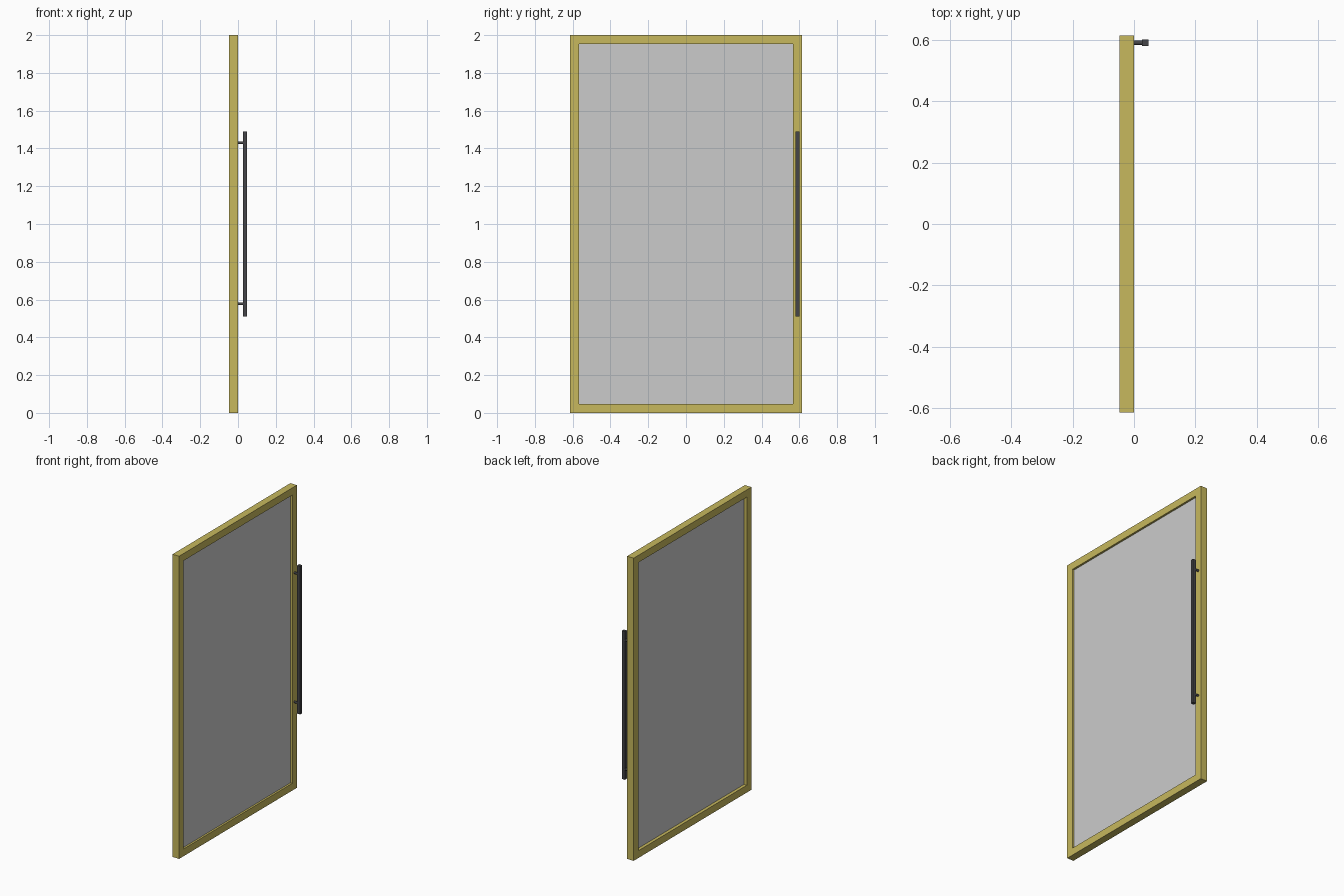
import bpy, bmesh
from mathutils import Matrix

if "Cube" in bpy.data.objects:
    bpy.data.objects.remove(bpy.data.objects["Cube"])


def material(name, rgb):
    m = bpy.data.materials.new(name)
    m.diffuse_color = (*rgb, 1)
    m.use_nodes = True
    m.node_tree.nodes["Principled BSDF"].inputs["Base Color"].default_value = m.diffuse_color
    return m


def finish(name, bm, mat=None):
    me = bpy.data.meshes.new(name)
    bmesh.ops.recalc_face_normals(bm, faces=bm.faces)
    bm.to_mesh(me)
    bm.free()
    ob = bpy.data.objects.new(name, me)
    bpy.context.collection.objects.link(ob)
    if mat:
        me.materials.append(mat)
    return ob


def box(name, lo, hi, mat=None):
    bm = bmesh.new()
    bmesh.ops.create_cube(bm, size=1)
    for v in bm.verts:
        v.co = [l + (c + 0.5) * (h - l) for c, l, h in zip(v.co, lo, hi)]
    return finish(name, bm, mat)


gold = material("frame_yellow", (0.57, 0.48, 0.11))
dark = material("handle_dark", (0.06, 0.06, 0.065))

W, H, T, B = 0.615, 2.0, 0.048, 0.048   # half width, height, frame bar, border
X0, X1 = -0.048, 0.0

# frame: two matching rectangular rings joined into one closed solid
bm = bmesh.new()
rings = []
for x in (X0, X1):
    for inset in (0, B):
        y, z0, z1 = W - inset, inset, H - inset
        rings.append([bm.verts.new((x, *p)) for p in
                      ((-y, z0), (y, z0), (y, z1), (-y, z1))])
bo, bi, fo, fi = rings
for a, b in ((bo, bi), (bi, fi), (fi, fo), (fo, bo)):
    for i in range(4):
        j = (i + 1) % 4
        bm.faces.new((a[i], a[j], b[j], b[i]))
finish("door_frame", bm, gold)

# glass pane, set slightly towards the handle side
box("glass_pane", (-0.027, -W + B, B), (-0.013, W - B, H - B))

# long pull handle
HY = 0.591
box("handle_bar", (0.026, HY - 0.01, 0.51), (0.048, HY + 0.01, 1.49), dark)

# round standoffs
for label, z in (("lower", 0.577), ("upper", 1.43)):
    bm = bmesh.new()
    bmesh.ops.create_cone(bm, cap_ends=True, segments=16, radius1=0.007,
                          radius2=0.007, depth=0.028,
                          matrix=Matrix.Translation((0.013, HY, z))
                          @ Matrix.Rotation(1.570796, 4, 'Y'))
    ob = finish(f"{label}_handle_post", bm, dark)
    bpy.context.view_layer.objects.active = ob
    ob.select_set(True)
    bpy.ops.object.shade_smooth_by_angle()
    ob.select_set(False)
